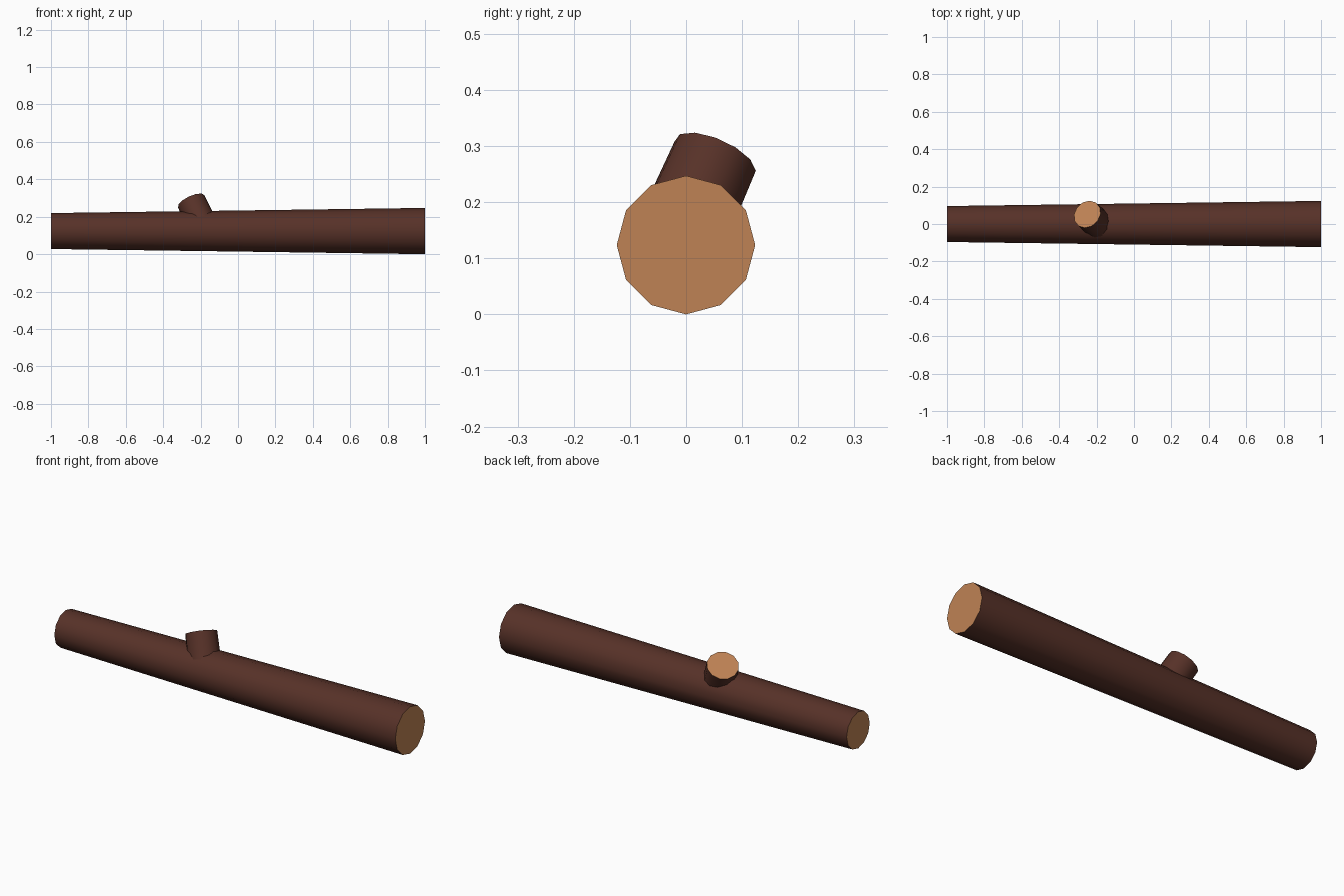
import bpy, bmesh, math
from mathutils import Vector

if "Cube" in bpy.data.objects:
    bpy.data.objects.remove(bpy.data.objects["Cube"])


def material(name, colour):
    m = bpy.data.materials.new(name)
    m.diffuse_color = (*colour, 1)
    m.use_nodes = True
    m.node_tree.nodes["Principled BSDF"].inputs["Base Color"].default_value = m.diffuse_color
    return m


bark = material("bark_brown", (0.095, 0.031, 0.021))
cut = material("cut_wood", (0.52, 0.225, 0.09))


def tapered(name, start, end, r0, r1, sides=12):
    """Tapered round bar from start to end with cut-wood ends."""
    start, end = Vector(start), Vector(end)
    axis = (end - start).normalized()
    ref = Vector((0, 1, 0))
    u = (ref - axis * ref.dot(axis)).normalized()
    v = axis.cross(u)
    bm = bmesh.new()
    rings = []
    for c, r in ((start, r0), (end, r1)):
        ring = []
        for i in range(sides):
            a = 2 * math.pi * i / sides
            ring.append(bm.verts.new(c + r * (u * math.cos(a) + v * math.sin(a))))
        rings.append(ring)
    lo, hi = rings
    for i in range(sides):
        j = (i + 1) % sides
        f = bm.faces.new((lo[i], lo[j], hi[j], hi[i]))
        f.smooth = True
    for ring in (lo[::-1], hi):
        f = bm.faces.new(ring)
        f.material_index = 1
        for e in f.edges:
            e.smooth = False
    me = bpy.data.meshes.new(name)
    bm.to_mesh(me)
    bm.free()
    me.materials.append(bark)
    me.materials.append(cut)
    ob = bpy.data.objects.new(name, me)
    bpy.context.collection.objects.link(ob)
    return ob


# Main log, thicker at the right end
tapered("log", (-1, 0, 0.1235), (1, 0, 0.1235), 0.096, 0.1235)

# Sawn-off branch stub, leaning left and back, rooted inside the log
tip = Vector((-0.25, 0.052, 0.282))
lean = Vector((-0.47, 0.44, 1)).normalized()
tapered("branch_stub", tip - lean * 0.16, tip, 0.081, 0.078)
